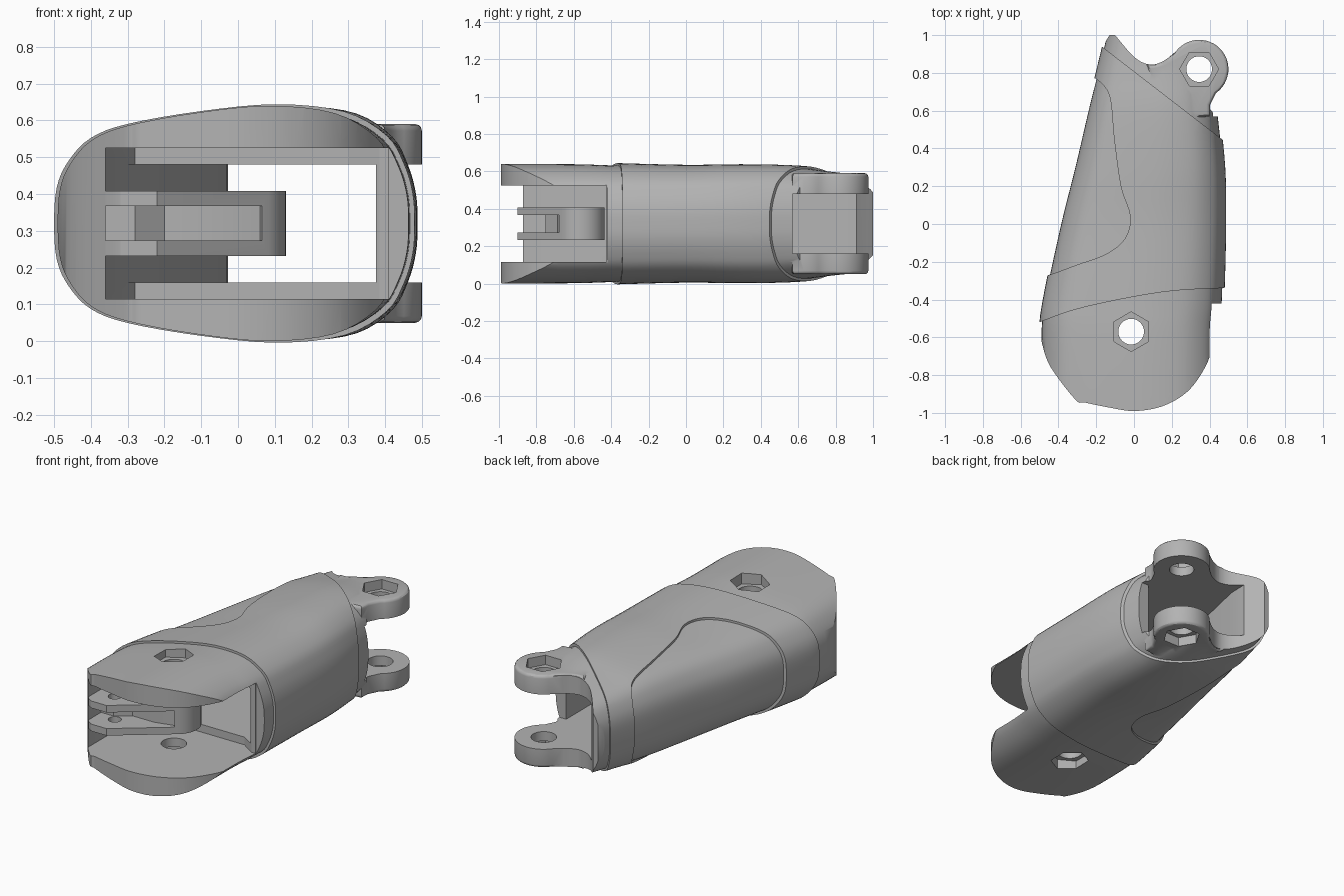
import bpy, bmesh, math
from mathutils import Vector

if "Cube" in bpy.data.objects:
    bpy.data.objects.remove(bpy.data.objects["Cube"])

MID = 0.32  # height of the symmetry plane

grey = bpy.data.materials.new("plain_grey")
grey.use_nodes = True
grey.diffuse_color = (0.45, 0.45, 0.45, 1)
grey.node_tree.nodes["Principled BSDF"].inputs["Base Color"].default_value = grey.diffuse_color


def smooth(pts, n=5, closed=False):
    """Interpolate a smooth curve through the points."""
    vs = [Vector(p) for p in pts]
    m = len(vs)
    pick = (lambda i: vs[i % m]) if closed else (lambda i: vs[max(0, min(m - 1, i))])
    out = []
    for i in range(m if closed else m - 1):
        a, b, c, d = (pick(i + k) for k in (-1, 0, 1, 2))
        for j in range(n):
            t = j / n
            out.append(0.5 * (2 * b + (c - a) * t + (2 * a - 5 * b + 4 * c - d) * t * t
                              + (3 * b - a - 3 * c + d) * t ** 3))
    if not closed:
        out.append(vs[-1])
    return [tuple(p) for p in out]


def arc(cx, cy, r, start, end, n=24):
    angles = [math.radians(start + (end - start) * i / n) for i in range(n + 1)]
    return [(cx + r * math.cos(a), cy + r * math.sin(a)) for a in angles]


def finish(name, bm):
    bmesh.ops.recalc_face_normals(bm, faces=bm.faces)
    mesh = bpy.data.meshes.new(name)
    bm.to_mesh(mesh)
    bm.free()
    mesh.materials.append(grey)
    ob = bpy.data.objects.new(name, mesh)
    bpy.context.collection.objects.link(ob)
    return ob


def prism(name, plan, z0, z1, bevel=0):
    """Extrude a plan outline upwards, optionally rounding its rims."""
    bm = bmesh.new()
    face = bm.faces.new([bm.verts.new((p[0], p[1], z0)) for p in plan])
    ext = bmesh.ops.extrude_face_region(bm, geom=[face])["geom"]
    for v in ext:
        if isinstance(v, bmesh.types.BMVert):
            v.co.z = z1
    if bevel:
        rims = [e for e in bm.edges if abs(e.verts[0].co.z - e.verts[1].co.z) < 1e-5]
        bmesh.ops.bevel(bm, geom=rims, offset=bevel, segments=3, profile=0.5, affect="EDGES")
    return finish(name, bm)


def loft(name, stations, profile, grow=0.0):
    """Skin scaled copies of the cross-section along y."""
    bm = bmesh.new()
    rings = []
    for y, left, right, half in stations:
        cx, w, h = (left + right) / 2, (right - left) / 2 + grow, half + grow
        rings.append([bm.verts.new((cx + u * w, y, MID + v * h)) for u, v in profile])
    n = len(profile)
    for a, b in zip(rings, rings[1:]):
        for i in range(n):
            bm.faces.new((a[i], a[(i + 1) % n], b[(i + 1) % n], b[i]))
    bm.faces.new(rings[0])
    bm.faces.new(rings[-1])
    return finish(name, bm)


def combine(ob, other, operation):
    mod = ob.modifiers.new("join", "BOOLEAN")
    mod.operation, mod.solver, mod.object = operation, "EXACT", other
    bpy.context.view_layer.objects.active = ob
    bpy.ops.object.modifier_apply(modifier=mod.name)
    bpy.data.objects.remove(other)


def drill(ob, centre, r, z0, z1, sides=32, turn=0):
    plan = arc(*centre, r, turn, turn + 360, sides)[:-1]
    combine(ob, prism("drill", plan, z0, z1), "DIFFERENCE")


# Cross-section and body stations (y, left, right, half height)
upper = [(-1, 0), (-.985, .3), (-.92, .52), (-.8, .71), (-.6, .83), (-.2, .94), (.22, 1),
         (.6, .94), (.84, .74), (.94, .5), (.99, .25), (1, 0)]
section = smooth(upper + [(u, -v) for u, v in upper[-2:0:-1]], 4, True)
stations = smooth([(-1.05, -.49, .45, .32), (-.6, -.49, .45, .318), (-.4, -.47, .465, .312),
                   (0, -.385, .475, .302), (.3, -.31, .47, .305), (.6, -.24, .44, .298),
                   (.8, -.19, .42, .275), (1.05, -.13, .4, .25)], 5)

# Core body trimmed to its plan outline
front = smooth([(-.5, -.55), (-.485, -.64), (-.44, -.76), (-.31, -.93), (-.26, -.945),
                (-.14, -.97), (0, -.99), (.15, -.965), (.28, -.89), (.37, -.77),
                (.41, -.65), (.41, -.42)])
valley = smooth([(.22, .91), (.15, .86), (.08, .845), (0, .885), (-.1, 1)])
core_plan = ([(-.6, -.5)] + front + [(.6, -.42), (.6, .58), (.43, .58), (.4, .61)]
             + valley + [(-.13, 1), (-.19, .9), (-.6, .8)])
body = loft("finger_body", stations, section)
combine(body, prism("core_trim", core_plan, -1, 2), "INTERSECT")

# Raised sleeve with a recessed pad area on one side
front_edge = smooth([(-.7, -.6), (-.5, -.52), (-.3, -.45), (0, -.385), (.25, -.35), (.6, -.335)])
pad_edge = smooth([(-.2, .77), (-.13, .68), (-.105, .45), (-.07, .2), (-.02, .04), (-.05, -.08),
                   (-.15, -.16), (-.3, -.215), (-.45, -.27), (-.7, -.35)])
sleeve = loft("sleeve", stations, section, 0.013)
sleeve_plan = front_edge + [(.6, .345), (-.3, 1.04), (-.3, .77)] + pad_edge
combine(sleeve, prism("sleeve_trim", sleeve_plan, -1, 2), "INTERSECT")
combine(body, sleeve, "UNION")

# Rear hinge ears, one block that the passage splits in two
EAR = (.345, .82)
ear_plan = ([(.12, .68), (.3, .56), (.4, .57), (.402, .63)] + arc(*EAR, .155, -55, 143)
            + valley[3:12])
combine(body, prism("ears", ear_plan, MID - .27, MID + .27, 0.018), "UNION")

# Through passage, open at the rear, and the front hinge chamber
passage = [(-.31, -.46), (-.03, .8), (-.02, 1.2), (.7, 1.2), (.7, .57), (.375, .57), (.375, -.46)]
combine(body, prism("passage", passage, MID - .16, MID + .16), "DIFFERENCE")
chamber = [(-.36, -1.2), (-.36, -.55), (-.28, -.37), (.3, -.37), (.385, -.425), (.7, -.425), (.7, -1.2)]
combine(body, prism("chamber", chamber, MID - .205, MID + .205), "DIFFERENCE")

# Pin holes with hexagonal nut recesses on both faces
PIN = (-.015, -.57)
for centre, hex_r, floor, turn in ((PIN, .105, .255, 90), (EAR, .103, .215, 0)):
    drill(body, centre, .068, -1, 2)
    drill(body, centre, hex_r, MID + floor, 2, 6, turn)
    drill(body, centre, hex_r, -1, MID - floor, 6, turn)

# Forked lever between the front plates
lever_plan = [(-.41, -.8), (-.35, -.88), (-.32, -.9), (-.22, -.9)] + arc(0, -.565, .13, -50, 95) + [(-.42, -.46)]
lever = prism("pivot_lever", lever_plan, MID - .088, MID + .088)
slot = [(-.39, -1.1), (-.39, -.75), (-.28, -.75), (-.2, -.69), (-.06, -.69), (.06, -.66), (.2, -1.1)]
combine(lever, prism("slot", slot, MID - .047, MID + .047), "DIFFERENCE")
drill(lever, PIN, .068, -1, 2)
drill(lever, (-.25, -.78), .035, -1, 2)

# Smooth shading with crisp edges
bpy.ops.object.select_all(action="DESELECT")
for ob in (body, lever):
    ob.select_set(True)
    bpy.context.view_layer.objects.active = ob
bpy.ops.object.shade_smooth_by_angle(angle=math.radians(30))
